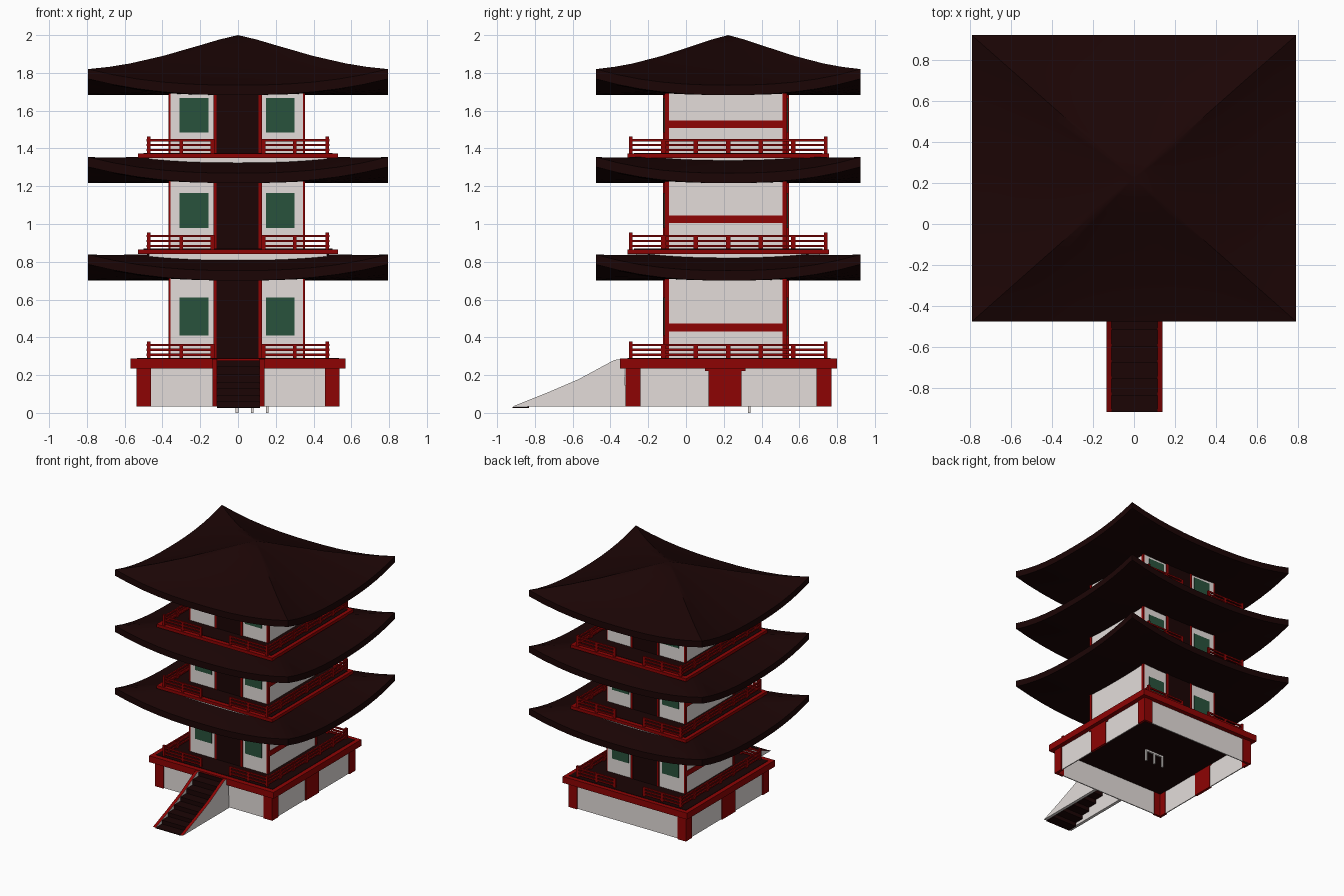
import bpy, bmesh, math

if "Cube" in bpy.data.objects:
    bpy.data.objects.remove(bpy.data.objects["Cube"])

def mat(name, r, g, b):
    m = bpy.data.materials.new(name)
    m.diffuse_color = (r, g, b, 1)
    m.use_nodes = True
    m.node_tree.nodes["Principled BSDF"].inputs["Base Color"].default_value = m.diffuse_color
    return m

DARK = mat("dark_brown", .011, .0015, .0015)
RED = mat("deep_red", .27, .001, .001)
WALL = mat("pale_plaster", .77, .72, .70)
GREEN = mat("window_green", .022, .085, .045)
CY = .223          # depth centre of the tower

def finish(name, bm, *mats):
    bmesh.ops.recalc_face_normals(bm, faces=bm.faces)
    me = bpy.data.meshes.new(name)
    bm.to_mesh(me)
    bm.free()
    for m in mats:
        me.materials.append(m)
    ob = bpy.data.objects.new(name, me)
    bpy.context.collection.objects.link(ob)
    return ob

def add_box(bm, x0, x1, y0, y1, z0, z1):
    vs = bmesh.ops.create_cube(bm, size=1)["verts"]
    for v in vs:
        v.co = ((x0 + x1) / 2 + v.co.x * (x1 - x0),
                (y0 + y1) / 2 + v.co.y * (y1 - y0),
                (z0 + z1) / 2 + v.co.z * (z1 - z0))

def boxes(name, m, *dims):
    bm = bmesh.new()
    for d in dims:
        add_box(bm, *d)
    return finish(name, bm, m)

# Curved roof: square rings along a hip profile, eaves dip between corners,
# flat soffit that only lifts at the corners
def roof(name, hip, power):
    N, HX, HY, T, DIP = 12, .793, .70, .052, .085
    bm = bmesh.new()
    rings = []
    corner = hip[-1][1]
    for t, z, top in [(t, z, 1) for t, z in hip] + [(t, z, 0) for t, z in reversed(hip)]:
        ring = []
        for s in range(4):
            for i in range(N):
                u = -1 + 2 * i / N
                x, y = [(u, -1), (1, u), (-u, 1), (-1, -u)][s]
                lift = abs(u) ** 2.4
                if top:
                    h = z - DIP * t ** power * (1 - lift)
                else:
                    h = corner - T - DIP * (1 - lift * t ** 3)
                ring.append(bm.verts.new((x * t * HX, CY + y * t * HY, h)))
        rings.append(ring)
    n = 4 * N
    for a, b in zip(rings, rings[1:]):
        for i in range(n):
            bm.faces.new((a[i], a[(i + 1) % n], b[(i + 1) % n], b[i]))
    if hip[0][0] > .01:      # close the truncated middle
        bm.faces.new(rings[0])
        bm.faces.new(rings[-1])
    bmesh.ops.remove_doubles(bm, verts=bm.verts, dist=.0005)
    ob = finish(name, bm, DARK)
    bpy.context.view_layer.objects.active = ob
    ob.select_set(True)
    bpy.ops.object.shade_smooth_by_angle(angle=math.radians(42))
    ob.select_set(False)

roof("top_roof", [(0, 2.0), (.127, 1.976), (.25, 1.947), (.5, 1.89),
                  (.72, 1.85), (.86, 1.832), (1, 1.82)], 1.5)
for name, h in (("lower_roof", .838), ("middle_roof", 1.354)):
    roof(name, [(.4, h), (.6, h + .002), (.7, h), (.85, h - .002), (1, h)], 2.9)

# Railing with gaps in the middle of front and back
def railing(name, f):
    X, Y0, Y1, r = .472, -.292, .74, .006
    bm = bmesh.new()
    for x in (-X, X):
        for y in (Y0, Y1):
            add_box(bm, x - .01, x + .01, y - .01, y + .01, f, f + .088)
        for i in range(1, 6):
            y = Y0 + (Y1 - Y0) * i / 6
            add_box(bm, x - .007, x + .007, y - .012, y + .012, f, f + .07)
    for h in (.018, .044, .07):
        for x in (-X, X):
            add_box(bm, x - r, x + r, Y0, Y1, f + h - r, f + h + r)
        for y in (Y0, Y1):
            for s in (-1, 1):
                a, b = sorted((s * .13, s * (X + .012)))
                add_box(bm, a, b, y - r, y + r, f + h - r, f + h + r)
    for y in (Y0, Y1):
        for x in (-.3, -.135, .135, .3):
            add_box(bm, x - .01, x + .01, y - .007, y + .007, f, f + .075)
    finish(name, bm, RED)

# Three storeys: floor, wall top, window bottom and top, beam bottom and top
F2, F3 = .866, 1.374
BX0, BX1, BY0, BY1 = -.363, .349, -.114, .535
storeys = [("first", .29, .75, .41, .61, .43, .472),
           ("second", F2, 1.27, .98, 1.165, 1.005, 1.045),
           ("third", F3, 1.75, 1.485, 1.667, 1.507, 1.548)]
for n, f, top, w0, w1, b0, b1 in storeys:
    boxes(n + "_walls", WALL, (BX0, BX1, BY0, BY1, f - .02, top))
    e = .006
    posts = [(x - e, x + e, y, y + .024, f, top)
             for x in (BX0, BX1) for y in (BY0 - .001, BY1 - .023)]
    boxes(n + "_corner_posts", RED, *posts)
    boxes(n + "_side_beams", RED, (BX0 - e, BX0 + e, BY0 + .01, BY1 - .01, b0, b1),
          (BX1 - e, BX1 + e, BY0 + .01, BY1 - .01, b0, b1))
    doors, frames, wins = [], [], []
    for y, s in ((BY0, -1), (BY1, 1)):
        def span(d):
            return sorted((y - s * .001, y + s * d))
        doors.append((-.115, .112, *span(.004), f, top))
        frames += [(x - .009, x + .009, *span(.009), f, top) for x in (-.122, .118)]
        wins += [(a, b, *span(.006), w0, w1) for a, b in ((-.31, -.157), (.148, .298))]
    boxes(n + "_doors", DARK, *doors)
    boxes(n + "_door_frames", RED, *frames)
    boxes(n + "_windows", GREEN, *wins)
    railing(n + "_railing", f)

# Balconies of the upper storeys
for n, f in (("second", F2), ("third", F3)):
    boxes(n + "_balcony_base", WALL, (-.47, .47, -.265, .71, f - .07, f - .02))
    boxes(n + "_balcony_slab", RED, (-.53, .53, -.31, .757, f - .025, f))
    boxes(n + "_balcony_floor", DARK, (-.5, .5, -.275, .722, f - .003, f + .003))

# Base platform, open underneath
PX, P0, P1, t = .53, -.312, .762, .008
boxes("platform_slab", RED, (-.57, .57, -.35, .80, .235, .288))
boxes("platform_floor", DARK, (-.535, .535, -.31, .765, .28, .291))
boxes("platform_underside", DARK, (-.52, .52, -.30, .75, .228, .237))
boxes("base_walls", WALL,
      (-PX, PX, P0, P0 + t, .035, .236), (-PX, PX, P1 - t, P1, .035, .236),
      (-PX, -PX + t, P0, P1, .035, .236), (PX - t, PX, P0, P1, .035, .236))
pillars = []
for sx in (-1, 1):
    a, b = sorted((sx * .517, sx * .538))
    c, d = sorted((sx * .46, sx * .538))
    pillars += [(a, b, -.32, -.24, .033, .236), (a, b, .69, .77, .033, .236),
                (a, b, .12, .295, .033, .236), (a, b, .10, .315, .222, .236),
                (c, d, -.32, -.30, .033, .236), (c, d, .75, .77, .033, .236)]
boxes("base_pillars", RED, *pillars)

# Stair side walls: plaster prisms with red tops
side = [(-.92, .033), (-.74, .105), (-.565, .18), (-.38, .28), (-.33, .287), (-.315, .033)]
for name, xo, xi in (("left_stair_side", -.135, -.11), ("right_stair_side", .14, .115)):
    bm = bmesh.new()
    A = [bm.verts.new((xo, y, z)) for y, z in side]
    B = [bm.verts.new((xi, y, z)) for y, z in side]
    bm.faces.new(A)
    bm.faces.new(B)
    for i in range(len(side)):
        j = (i + 1) % len(side)
        q = bm.faces.new((A[i], A[j], B[j], B[i]))
        q.material_index = 1 if i < 4 else 0
    finish(name, bm, WALL, RED)

# Steps: thin treads and risers kept below the side walls
def slope(y):
    for (ya, za), (yb, zb) in zip(side, side[1:4]):
        if y <= yb:
            return za + (zb - za) * (y - ya) / (yb - ya)
    return side[3][1]

steps, S = [], 7
for i in range(S):
    y0, y1 = [-.918 + .56 * k / S for k in (i, i + 1)]
    z0, z1 = slope(y0) - .002, slope(y1) - .002
    steps += [(-.112, .117, y0, y1 + .004, z0 - .006, z0),
              (-.112, .117, y1, y1 + .006, z0 - .006, z1)]
boxes("steps", DARK, *steps)

# Small three-legged bracket under the floor
boxes("under_floor_bracket", WALL, (-.012, .162, .328, .342, .085, .1),
      *[(x - .007, x + .007, .328, .342, 0, .1) for x in (-.005, .075, .155)])
